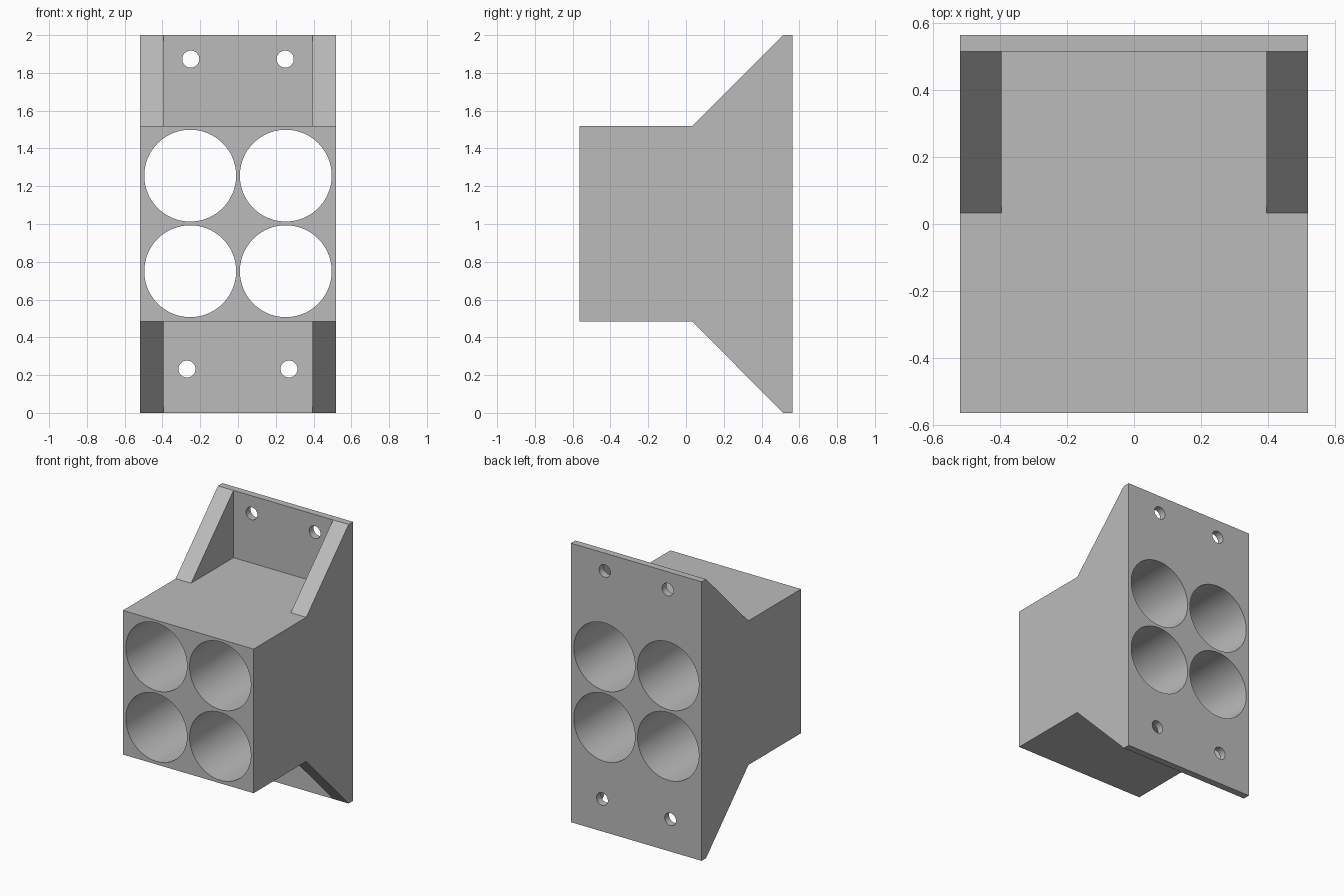
import bpy
import bmesh
import math

cube = bpy.data.objects.get("Cube")
if cube:
    bpy.data.objects.remove(cube, do_unlink=True)

grey = bpy.data.materials.new("plain grey")
grey.use_nodes = True
colour = (0.5, 0.5, 0.5, 1)
grey.diffuse_color = colour
grey.node_tree.nodes["Principled BSDF"].inputs["Base Color"].default_value = colour

HALF_W = 0.518          # half width of the body
RIB_IN = 0.395          # inner side of the ribs
FRONT, BACK = -0.563, 0.563
PLATE = 0.513           # front of the mounting plate
KNEE = 0.033            # where the ribs start
LOW, HIGH = 0.485, 1.518


def make_object(name, bm):
    bmesh.ops.recalc_face_normals(bm, faces=bm.faces)
    mesh = bpy.data.meshes.new(name)
    bm.to_mesh(mesh)
    bm.free()
    mesh.materials.append(grey)
    obj = bpy.data.objects.new(name, mesh)
    bpy.context.collection.objects.link(obj)
    return obj


def extrude_profile(name, points, half):
    """Extrude a (y, z) outline across x."""
    bm = bmesh.new()
    face = bm.faces.new([bm.verts.new((-half, y, z)) for y, z in points])
    new = bmesh.ops.extrude_face_region(bm, geom=[face])["geom"]
    verts = [v for v in new if isinstance(v, bmesh.types.BMVert)]
    bmesh.ops.translate(bm, verts=verts, vec=(2 * half, 0, 0))
    return make_object(name, bm)


def bore(name, x, z, radius, sides):
    """Cylinder cutter running front to back."""
    bpy.ops.mesh.primitive_cylinder_add(
        vertices=sides, radius=radius, depth=2,
        location=(x, 0, z), rotation=(math.pi / 2, 0, 0))
    obj = bpy.context.object
    obj.name = name
    obj.data.materials.append(grey)
    return obj


# Body with block, plate and ribs in one side outline
body = extrude_profile("holder_body", [
    (FRONT, LOW), (KNEE, LOW), (PLATE, 0), (BACK, 0),
    (BACK, 2), (PLATE, 2), (KNEE, HIGH), (FRONT, HIGH)], HALF_W)

# Pockets between the ribs, above and below the block
cutters = []
for name, z0, z1 in (("upper_pocket", HIGH, 2.2), ("lower_pocket", -0.2, LOW)):
    cutters.append(extrude_profile(
        name, [(KNEE - 0.0005, z0), (PLATE, z0), (PLATE, z1), (KNEE - 0.0005, z1)], RIB_IN))

# Four large tubes and four screw holes
for side in (-1, 1):
    for z in (0.75, 1.256):
        cutters.append(bore("tube_bore", side * 0.253, z, 0.243, 96))
    cutters.append(bore("upper_screw_hole", side * 0.25, 1.873, 0.045, 40))
    cutters.append(bore("lower_screw_hole", side * 0.27, 0.232, 0.045, 40))

for cutter in cutters:
    cutter.hide_render = True
    mod = body.modifiers.new(cutter.name, "BOOLEAN")
    mod.operation = "DIFFERENCE"
    mod.solver = "EXACT"
    mod.object = cutter

# Bake the cuts and drop the cutters
bpy.ops.object.select_all(action="DESELECT")
bpy.context.view_layer.objects.active = body
body.select_set(True)
for mod in list(body.modifiers):
    bpy.ops.object.modifier_apply(modifier=mod.name)
for cutter in cutters:
    bpy.data.objects.remove(cutter, do_unlink=True)

bpy.ops.object.shade_smooth_by_angle(angle=math.radians(30))
